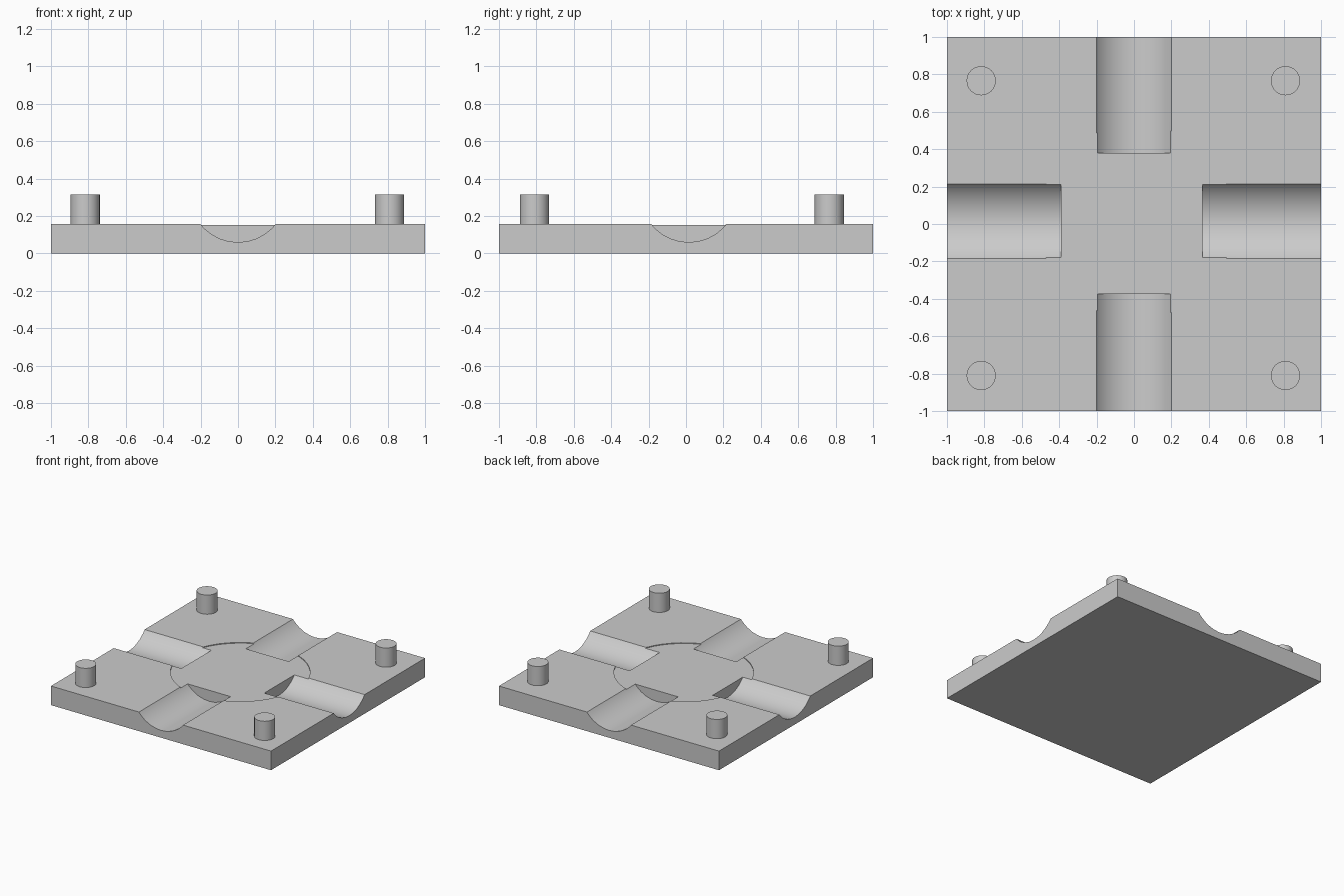
import bpy
from math import pi, radians

if "Cube" in bpy.data.objects:
    bpy.data.objects.remove(bpy.data.objects["Cube"], do_unlink=True)

PLATE_TOP = 0.157
PIN_TOP = 0.315
GROOVE_R = 0.258
GROOVE_Z = 0.06 + GROOVE_R
EDGE = 1.2  # groove cutters run past the plate edge

grey = bpy.data.materials.new("plain grey")
grey.use_nodes = True
grey.diffuse_color = (0.6, 0.6, 0.6, 1)
grey.node_tree.nodes["Principled BSDF"].inputs["Base Color"].default_value = (0.6, 0.6, 0.6, 1)


def cylinder(name, radius, depth, location, rotation=(0, 0, 0), sides=32):
    bpy.ops.mesh.primitive_cylinder_add(vertices=sides, radius=radius, depth=depth,
                                        location=location, rotation=rotation)
    obj = bpy.context.object
    obj.name = name
    obj.data.materials.append(grey)
    return obj


def smooth(obj):
    bpy.ops.object.select_all(action='DESELECT')
    obj.select_set(True)
    bpy.context.view_layer.objects.active = obj
    bpy.ops.object.shade_smooth_by_angle(angle=radians(30))


def cut(target, cutter):
    cutter.hide_render = True
    mod = target.modifiers.new("cut", 'BOOLEAN')
    mod.operation = 'DIFFERENCE'
    mod.solver = 'EXACT'
    mod.object = cutter
    bpy.context.view_layer.objects.active = target
    bpy.ops.object.modifier_apply(modifier=mod.name)
    bpy.data.objects.remove(cutter, do_unlink=True)


# Square base plate
bpy.ops.mesh.primitive_cube_add(size=1, location=(0, 0, PLATE_TOP / 2))
plate = bpy.context.object
plate.name = "base_plate"
plate.scale = (2, 2, PLATE_TOP)
bpy.ops.object.transform_apply(location=True, rotation=False, scale=True)
plate.data.materials.append(grey)

# Shallow round recess in the middle
cut(plate, cylinder("recess_cutter", 0.52, 0.2, (0.012, 0.012, PLATE_TOP - 0.006 + 0.1), sides=48))

# Four rounded grooves running in from the edges
for inner, side in ((0.365, 1), (0.39, -1)):
    middle = side * (inner + EDGE) / 2
    cut(plate, cylinder("groove_cutter", GROOVE_R, EDGE - inner,
                        (middle, 0.015, GROOVE_Z), (0, pi / 2, 0)))
for inner, side in ((0.38, 1), (0.375, -1)):
    middle = side * (inner + EDGE) / 2
    cut(plate, cylinder("groove_cutter", GROOVE_R, EDGE - inner,
                        (0, middle, GROOVE_Z), (pi / 2, 0, 0)))
smooth(plate)

# Locating pins near the corners
for x, x_name in ((-0.817, "right"), (0.81, "left")):
    for y, y_name in ((-0.81, "front"), (0.766, "back")):
        bottom = PLATE_TOP - 0.01
        pin = cylinder(f"{y_name}_{x_name}_pin", 0.078, PIN_TOP - bottom,
                       (x, y, (PIN_TOP + bottom) / 2))
        smooth(pin)
